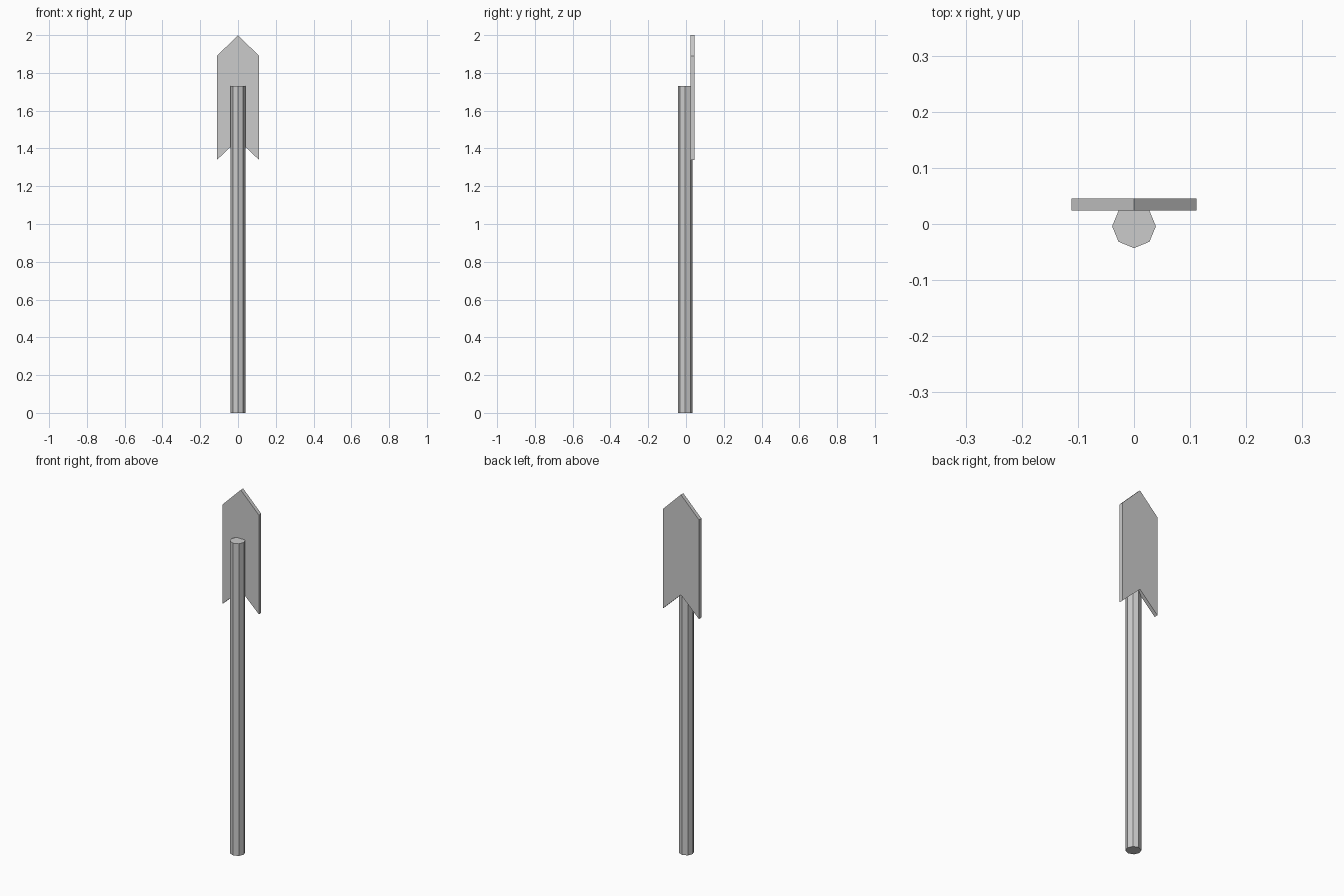
import bpy, bmesh
from math import radians
from mathutils import Matrix

if "Cube" in bpy.data.objects:
    bpy.data.objects.remove(bpy.data.objects["Cube"])


def finish(name, bm):
    bmesh.ops.recalc_face_normals(bm, faces=bm.faces)
    mesh = bpy.data.meshes.new(name)
    bm.to_mesh(mesh)
    bm.free()
    obj = bpy.data.objects.new(name, mesh)
    bpy.context.collection.objects.link(obj)
    return obj


# Octagonal post, one corner facing the front
POST_H, POST_R, POST_Y = 1.73, 0.039, -0.004
bm = bmesh.new()
bmesh.ops.create_cone(
    bm, cap_ends=True, segments=8, radius1=POST_R, radius2=POST_R, depth=POST_H,
    matrix=Matrix.Translation((0, POST_Y, POST_H / 2)) @ Matrix.Rotation(radians(90), 4, 'Z'))
finish("post", bm)

# Arrow-shaped board: mirrored half outline, extruded backwards
Y_FRONT, Y_BACK = 0.024, 0.045
right = [(0.111, 1.34), (0.111, 1.89)]
left = [(-x, z) for x, z in reversed(right)]
outline = [(0, 1.445)] + right + [(0, 2.0)] + left
bm = bmesh.new()
face = bm.faces.new([bm.verts.new((x, Y_FRONT, z)) for x, z in outline])
ext = bmesh.ops.extrude_face_region(bm, geom=[face], use_keep_orig=True)
moved = [v for v in ext["geom"] if isinstance(v, bmesh.types.BMVert)]
bmesh.ops.translate(bm, verts=moved, vec=(0, Y_BACK - Y_FRONT, 0))
finish("arrow_board", bm)
